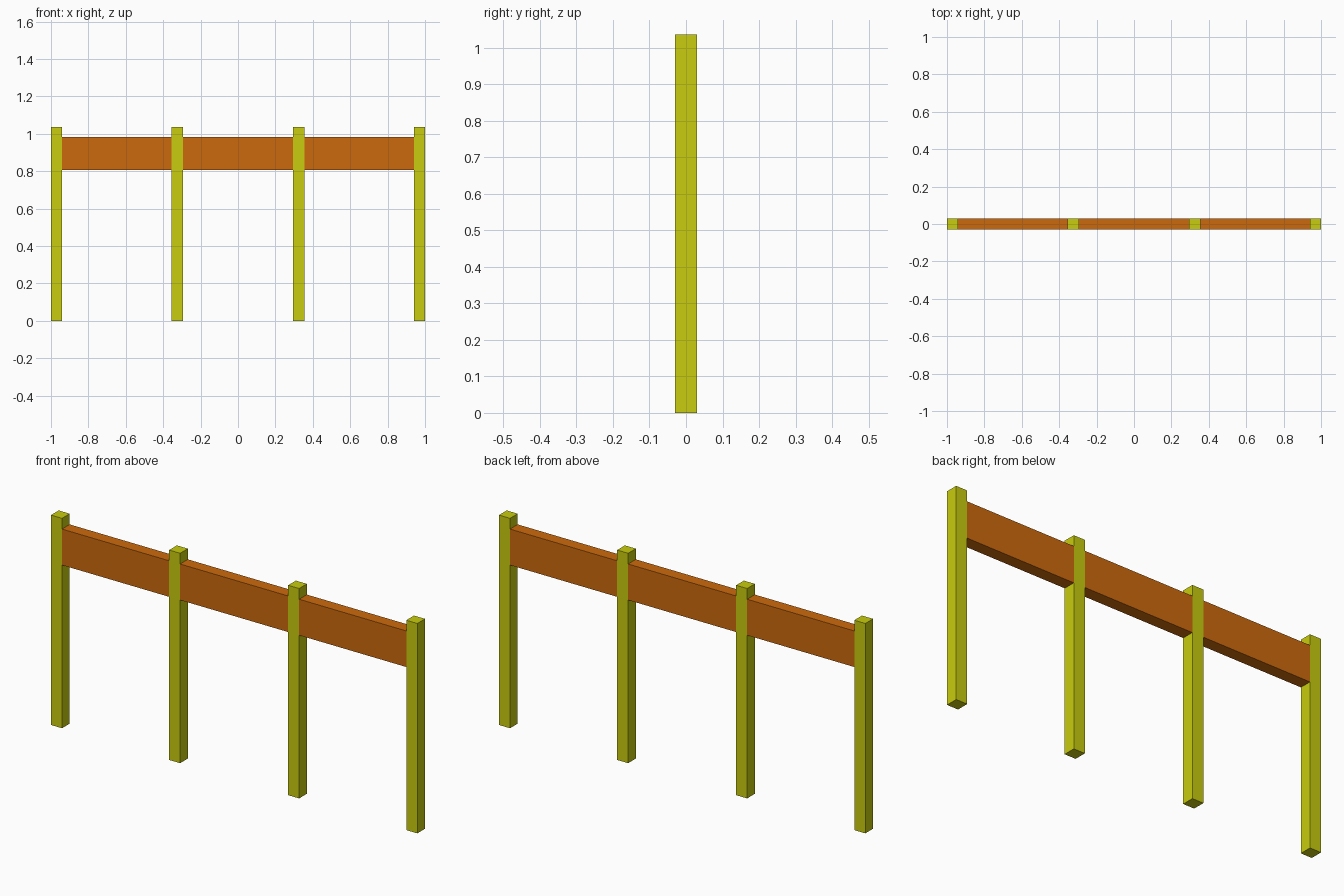
import bpy

if "Cube" in bpy.data.objects:
    bpy.data.objects.remove(bpy.data.objects["Cube"])

POST_X = [-0.97, -0.325, 0.325, 0.97]
HALF = 0.03            # half the post width and rail depth
POST_TOP = 1.036
RAIL_Z = (0.805, 0.983)


def material(name, color):
    mat = bpy.data.materials.new(name)
    mat.diffuse_color = (*color, 1.0)
    mat.use_nodes = True
    mat.node_tree.nodes["Principled BSDF"].inputs["Base Color"].default_value = mat.diffuse_color
    return mat


def box(name, x, y, z, mat):
    """Box spanning the given (min, max) ranges."""
    spans = (x, y, z)
    bpy.ops.mesh.primitive_cube_add(size=1, location=[(a + b) / 2 for a, b in spans])
    obj = bpy.context.object
    obj.name = name
    obj.scale = [b - a for a, b in spans]
    bpy.ops.object.transform_apply(location=False, rotation=False, scale=True)
    obj.data.materials.append(mat)
    return obj


yellow = material("yellow", (0.578, 0.604, 0.0044))
orange = material("orange", (0.604, 0.144, 0.0037))
depth = (-HALF, HALF)

# Upright posts
for i, x in enumerate(POST_X):
    box(f"post_{i + 1}", (x - HALF, x + HALF), depth, (0, POST_TOP), yellow)

# Rail boards, flush between neighbouring posts
for i, (a, b) in enumerate(zip(POST_X, POST_X[1:])):
    box(f"rail_board_{i + 1}", (a + HALF, b - HALF), depth, RAIL_Z, orange)
